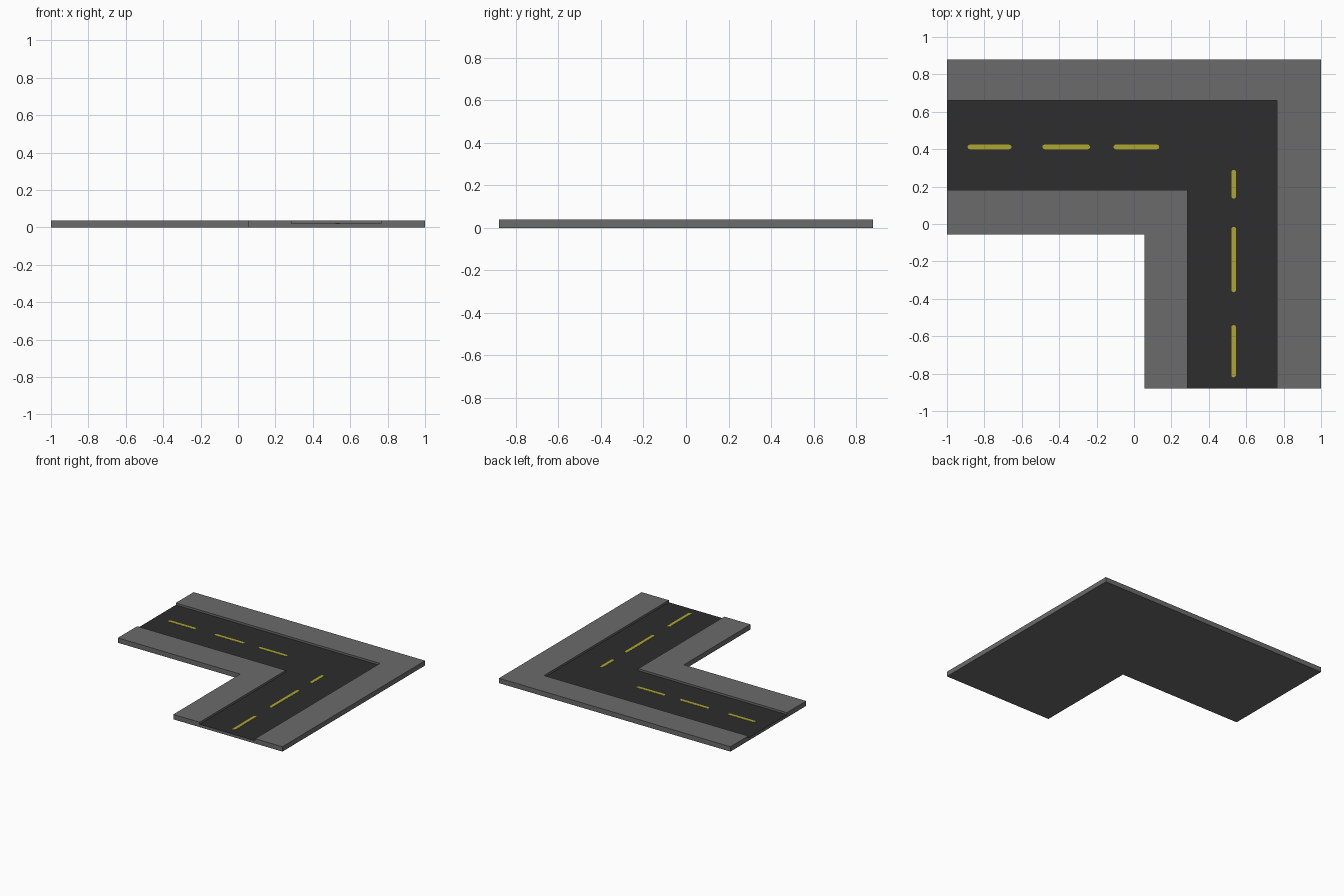
import bpy, bmesh, math

if "Cube" in bpy.data.objects:
    bpy.data.objects.remove(bpy.data.objects["Cube"])

TOP, ROAD = 0.038, 0.022   # pavement and carriageway heights


def material(name, rgb):
    m = bpy.data.materials.new(name)
    m.diffuse_color = (*rgb, 1)
    m.use_nodes = True
    m.node_tree.nodes["Principled BSDF"].inputs["Base Color"].default_value = m.diffuse_color
    return m


concrete = material("concrete grey", (0.147, 0.147, 0.147))
asphalt = material("asphalt black", (0.026, 0.026, 0.026))
yellow = material("line yellow", (0.42, 0.38, 0.03))


def prism(name, outline, top, walls, mats, base=0.0, bottom=True):
    """Upright prism from a counter-clockwise outline; walls[i] is the wall
    foot height of edge i, or None for no wall. mats[-1] colours the top."""
    bm = bmesh.new()

    def face(pts, mat=0):
        f = bm.faces.new([bm.verts.new(p) for p in pts])
        f.material_index = mat

    face([(x, y, top) for x, y in outline], len(mats) - 1)
    if bottom:
        face([(x, y, base) for x, y in reversed(outline)])
    for i, foot in enumerate(walls):
        if foot is None:
            continue
        (ax, ay), (bx, by) = outline[i], outline[(i + 1) % len(outline)]
        face([(ax, ay, foot), (bx, by, foot), (bx, by, top), (ax, ay, top)])
    bmesh.ops.remove_doubles(bm, verts=bm.verts, dist=1e-5)
    me = bpy.data.meshes.new(name)
    bm.to_mesh(me)
    bm.free()
    for m in mats:
        me.materials.append(m)
    ob = bpy.data.objects.new(name, me)
    bpy.context.collection.objects.link(ob)
    return ob


# Outer pavement, wrapping the outside of the bend
prism("outer_pavement",
      [(-1, .66), (.765, .66), (.765, -.88), (1, -.88), (1, .88), (-1, .88)],
      TOP, [ROAD, ROAD, 0, 0, 0, 0], [concrete])

# Inner pavement, on the inside of the bend
prism("inner_pavement",
      [(-1, -.055), (.057, -.055), (.057, -.88), (.285, -.88), (.285, .183), (-1, .183)],
      TOP, [0, 0, 0, ROAD, ROAD, 0], [concrete])

# Sunken road bed: concrete sides, asphalt top
prism("road",
      [(-1, .183), (.285, .183), (.285, -.88), (.765, -.88), (.765, .66), (-1, .66)],
      ROAD, [None, None, 0, None, None, 0], [concrete, asphalt])


# Painted centre line dashes with rounded ends
def dash(name, start, end, fixed, along_x):
    r, n = 0.0125, 6
    pts = []
    for centre, a0 in ((end - r, -90), (start + r, 90)):
        for k in range(n + 1):
            a = math.radians(a0 + 180 * k / n)
            pts.append((centre + r * math.cos(a), r * math.sin(a)))
    if along_x:
        pts = [(u, fixed + v) for u, v in pts]
    else:
        pts = [(fixed - v, u) for u, v in pts]
    prism(name, pts, ROAD + 0.002, [ROAD] * len(pts), [yellow], bottom=False)


for i, (a, b) in enumerate([(-.89, -.655), (-.49, -.235), (-.11, .135)]):
    dash(f"west_dash_{i + 1}", a, b, .412, True)
for i, (a, b) in enumerate([(-.82, -.54), (-.365, -.015), (.135, .29)]):
    dash(f"south_dash_{i + 1}", a, b, .533, False)
